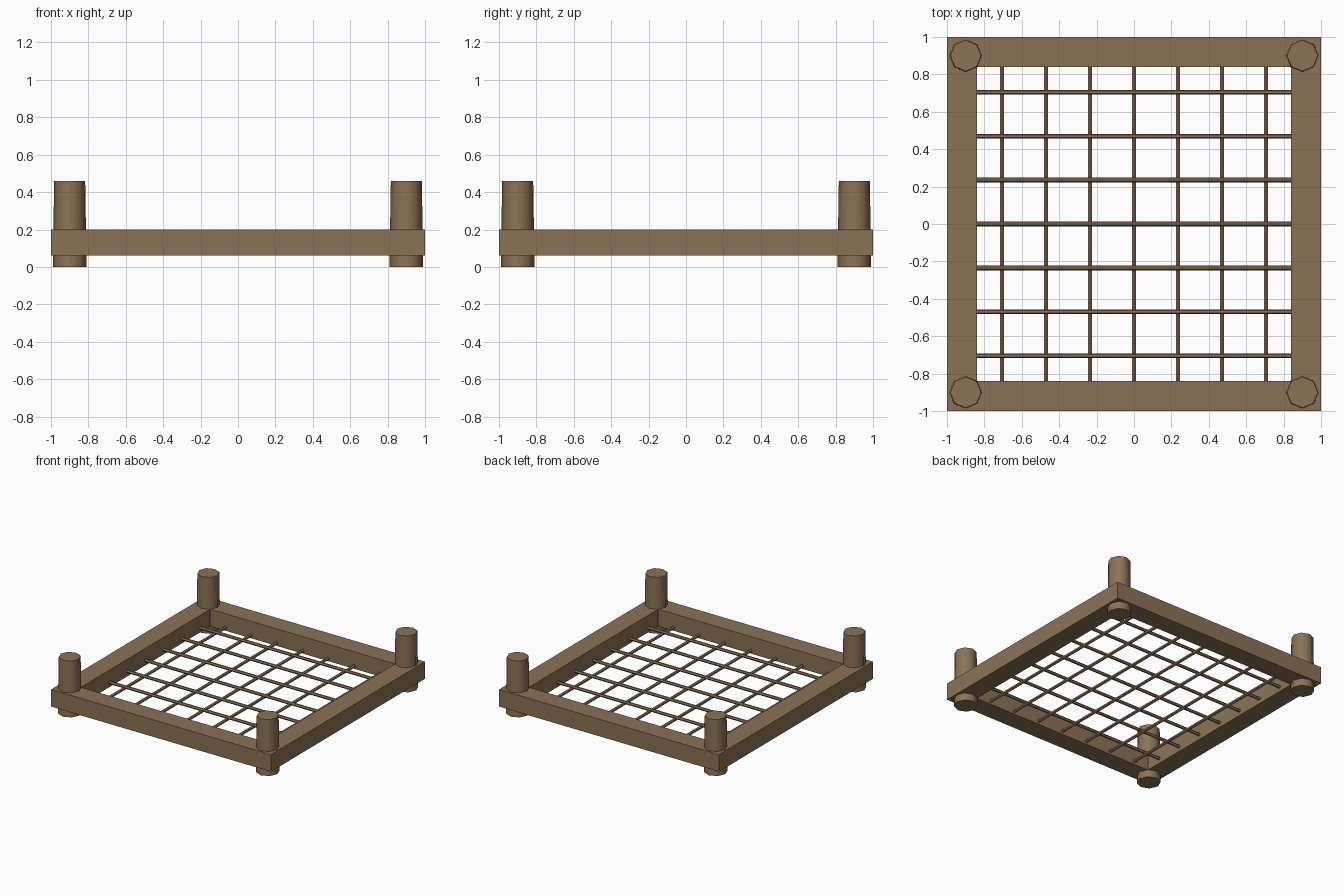
import bpy, bmesh, math
from mathutils import Matrix, Vector

if "Cube" in bpy.data.objects:
    bpy.data.objects.remove(bpy.data.objects["Cube"])

wood = bpy.data.materials.new("brown_wood")
wood.use_nodes = True
color = (0.258, 0.171, 0.091, 1)
wood.diffuse_color = color
wood.node_tree.nodes["Principled BSDF"].inputs["Base Color"].default_value = color

INNER, BOTTOM, TOP = 0.84, 0.06, 0.2


def finish(bm, name, smooth=False):
    bmesh.ops.recalc_face_normals(bm, faces=bm.faces)
    mesh = bpy.data.meshes.new(name)
    bm.to_mesh(mesh)
    bm.free()
    mesh.materials.append(wood)
    obj = bpy.data.objects.new(name, mesh)
    bpy.context.collection.objects.link(obj)
    if smooth:
        bpy.ops.object.select_all(action="DESELECT")
        obj.select_set(True)
        bpy.context.view_layer.objects.active = obj
        bpy.ops.object.shade_smooth_by_angle(angle=math.radians(50))
    return obj


# Square frame: a rectangular section swept around the four corners
bm = bmesh.new()
section = [(1, BOTTOM), (1, TOP), (INNER, TOP), (INNER, BOTTOM)]
corners = [(-1, -1), (1, -1), (1, 1), (-1, 1)]
rings = [[bm.verts.new((sx * r, sy * r, z)) for r, z in section] for sx, sy in corners]
for i in range(4):
    a, b = rings[i], rings[(i + 1) % 4]
    for j in range(4):
        k = (j + 1) % 4
        bm.faces.new((a[j], b[j], b[k], a[k]))
finish(bm, "frame")

# Tapered corner posts
height = 0.46
for depth, sy in (("front", -1), ("back", 1)):
    for side, sx in (("right", -1), ("left", 1)):
        bm = bmesh.new()
        bmesh.ops.create_cone(bm, cap_ends=True, segments=8, radius1=0.09, radius2=0.083,
                              depth=height,
                              matrix=Matrix.Translation((sx * 0.9, sy * 0.9, height / 2)))
        finish(bm, f"{depth}_{side}_post", smooth=True)

# Woven net: evenly spaced thin rods in both directions
for name, axis, z in (("cross_rod", "Y", 0.1), ("long_rod", "X", 0.085)):
    for i in range(7):
        offset = (i - 3) * 0.235
        spot = Vector((0, offset, z)) if axis == "Y" else Vector((offset, 0, z))
        bm = bmesh.new()
        bmesh.ops.create_cone(bm, cap_ends=True, segments=6, radius1=0.0125, radius2=0.0125,
                              depth=2 * INNER,
                              matrix=Matrix.Translation(spot) @ Matrix.Rotation(math.pi / 2, 4, axis))
        finish(bm, f"{name}_{i + 1}", smooth=True)
